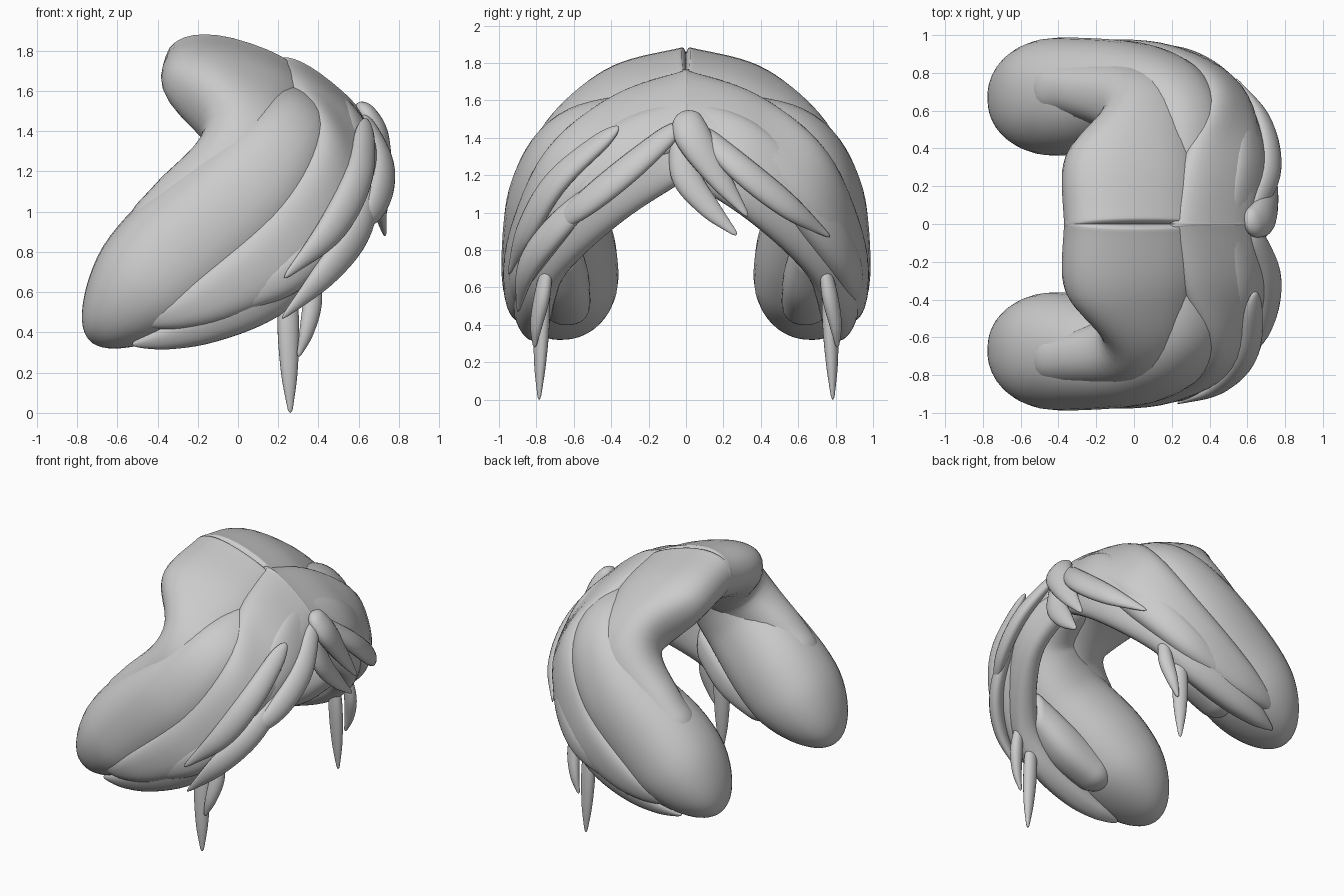
import bpy, math
from mathutils import Vector


def spline(vals, u):
    """Catmull-Rom through a list of vectors, u in 0..1."""
    n = len(vals) - 1
    f = min(u * n, n - 1e-6)
    i = int(f)
    t = f - i
    b, c = vals[i], vals[i + 1]
    a = vals[i - 1] if i > 0 else b * 2 - c
    d = vals[i + 2] if i + 2 <= n else c * 2 - b
    return 0.5 * (b * 2 + (c - a) * t + (a * 2 - b * 5 + c * 4 - d) * t * t
                  + (b * 3 - a - c * 3 + d) * t ** 3)


def cap(d, r):
    return 1.0 if d >= r else math.sqrt(max(0.0, 1 - (1 - d / r) ** 2))


def lock(name, stations, mirror=True, r0=0.04, r1=0.1, n=2.4, rings=48, seg=32):
    """Loft a lock of hair; each station is (upper edge, lower edge, half thickness)."""
    P = [Vector(s[0]) for s in stations]
    Q = [Vector(s[1]) for s in stations]
    T = [Vector((s[2], 0, 0)) for s in stations]
    verts, faces = [], []
    for k in range(rings):
        u = 0.5 - 0.5 * math.cos(math.pi * k / (rings - 1))
        p, q, th = spline(P, u), spline(Q, u), max(spline(T, u).x, 0.004)
        u0, u1 = max(u - 0.02, 0), min(u + 0.02, 1)
        tan = (spline(P, u1) + spline(Q, u1)) - (spline(P, u0) + spline(Q, u0))
        w = (q - p) / 2
        nor = tan.cross(w).normalized()
        s = max(0.02, cap(u, r0) * cap(1 - u, r1))
        for j in range(seg):
            a = 2 * math.pi * j / seg
            c, d = math.cos(a), math.sin(a)
            x = math.copysign(abs(c) ** (2 / n), c)
            y = math.copysign(abs(d) ** (2 / n), d)
            verts.append((p + q) / 2 + w * x * s + nor * th * y * s)
    for k in range(rings - 1):
        for j in range(seg):
            j2 = (j + 1) % seg
            faces.append((k * seg + j, k * seg + j2, (k + 1) * seg + j2, (k + 1) * seg + j))
    faces.append(tuple(reversed(range(seg))))
    faces.append(tuple(range((rings - 1) * seg, rings * seg)))
    me = bpy.data.meshes.new(name)
    me.from_pydata(verts, [], faces)
    ob = bpy.data.objects.new(name, me)
    bpy.context.collection.objects.link(ob)
    me.shade_smooth()
    if mirror:
        m = ob.modifiers.new("mirror", 'MIRROR')
        m.use_axis = (False, True, False)
        m.use_mirror_merge = False
    return ob


def strand(name, pts, widths, mirror=False, flat=0.6):
    """Small pointed strand lying on the hair, given a path and half widths."""
    pts = [Vector(p) for p in pts]
    st = []
    for i, (c, w) in enumerate(zip(pts, widths)):
        tan = pts[min(i + 1, len(pts) - 1)] - pts[max(i - 1, 0)]
        side = tan.cross(c - Vector((0, 0, 0.9))).normalized() * w
        st.append((c - side, c + side, w * flat))
    return lock(name, st, mirror, 0.12, 0.04, 2.0, 28, 20)


# Rear crown lock, curling down behind the side roll
lock("crown_lock", [
    ((-.36, -.04, 1.78), (.36, -.04, 1.54), .20),
    ((-.36, .36, 1.67), (.34, .30, 1.45), .20),
    ((-.17, .61, 1.42), (.24, .62, 1.22), .20),
    ((-.40, .70, 1.15), (.00, .71, .88), .165),
    ((-.63, .70, .91), (-.42, .70, .78), .15)], r0=.012, r1=.15, n=2.3)

# Thick side roll
lock("side_roll", [
    ((.17, .16, 1.60), (.45, .18, 1.42), .12),
    ((.07, .54, 1.49), (.43, .57, 1.22), .20),
    ((-.19, .70, 1.27), (.28, .70, .90), .245),
    ((-.57, .675, .96), (-.07, .68, .54), .31),
    ((-.91, .66, .47), (-.53, .66, .22), .30)], r0=.08, r1=.2, n=2.2)

# Upper sweep in front of the roll
lock("upper_sweep", [
    ((.18, -.04, 1.75), (.62, -.04, 1.40), .10),
    ((.26, .35, 1.62), (.66, .35, 1.25), .10),
    ((.37, .69, 1.37), (.56, .63, .95), .11),
    ((.13, .875, .98), (.31, .82, .65), .09),
    ((-.20, .915, .69), (-.07, .87, .46), .08),
    ((-.50, .88, .48), (-.46, .85, .40), .05)], r0=.01)

# Middle sweep, a ridge over the upper one
lock("middle_sweep", [
    ((.42, -.04, 1.62), (.62, -.04, 1.36), .07),
    ((.50, .35, 1.48), (.66, .35, 1.18), .085),
    ((.46, .68, 1.18), (.52, .64, .85), .10),
    ((.24, .86, .84), (.28, .82, .60), .09),
    ((-.10, .90, .58), (-.08, .87, .47), .06)], r0=.01)

# Lower sweep forming the edge round the face
lock("lower_sweep", [
    ((.50, -.04, 1.48), (.60, -.04, 1.20), .08),
    ((.62, .34, 1.33), (.58, .33, .96), .085),
    ((.45, .70, 1.05), (.38, .64, .68), .095),
    ((.23, .84, .78), (.15, .75, .47), .10),
    ((-.15, .87, .56), (-.17, .78, .35), .09),
    ((-.53, .82, .37), (-.52, .78, .31), .04)], r0=.01)

# Blunt lock filling the inside
lock("inner_lock", [
    ((.35, .68, .98), (.35, .66, .72), .08),
    ((.05, .65, .78), (.10, .65, .50), .13),
    ((-.35, .63, .57), (-.25, .63, .36), .12)], r0=.1, r1=.18)

# Centre fringe
strand("fringe_upper", [(.60, -.01, 1.54), (.68, .04, 1.40), (.72, .18, 1.18), (.73, .33, .98)],
       [.07, .10, .065, .012])
strand("fringe_lower", [(.62, -.03, 1.46), (.67, .00, 1.20), (.70, .12, 1.03), (.73, .27, .88)],
       [.06, .08, .06, .012])

# Long fringe strands swept to each side
strand("fringe_left", [(.63, .05, 1.46), (.72, .30, 1.23), (.68, .55, 1.03), (.54, .77, .87)],
       [.05, .08, .07, .01])
strand("fringe_right", [(.63, -.02, 1.48), (.72, -.30, 1.24), (.68, -.56, 1.03), (.54, -.77, .87)],
       [.05, .08, .07, .01])

# Extra strands on one temple
strand("temple_strand_upper", [(.64, -.36, 1.46), (.60, -.68, 1.18), (.46, -.85, .91), (.23, -.95, .67)],
       [.05, .08, .075, .01])
strand("temple_strand_lower", [(.68, -.42, 1.18), (.60, -.69, .92), (.44, -.85, .70), (.22, -.90, .47)],
       [.05, .08, .07, .01])

# Hanging sideburns
strand("sideburn_long", [(.25, .76, .68), (.25, .77, .45), (.255, .78, .20), (.26, .785, .0)],
       [.035, .055, .042, .01], True, .75)
strand("sideburn_short", [(.37, .74, .72), (.37, .77, .55), (.34, .80, .40), (.30, .81, .28)],
       [.035, .05, .038, .01], True, .8)
